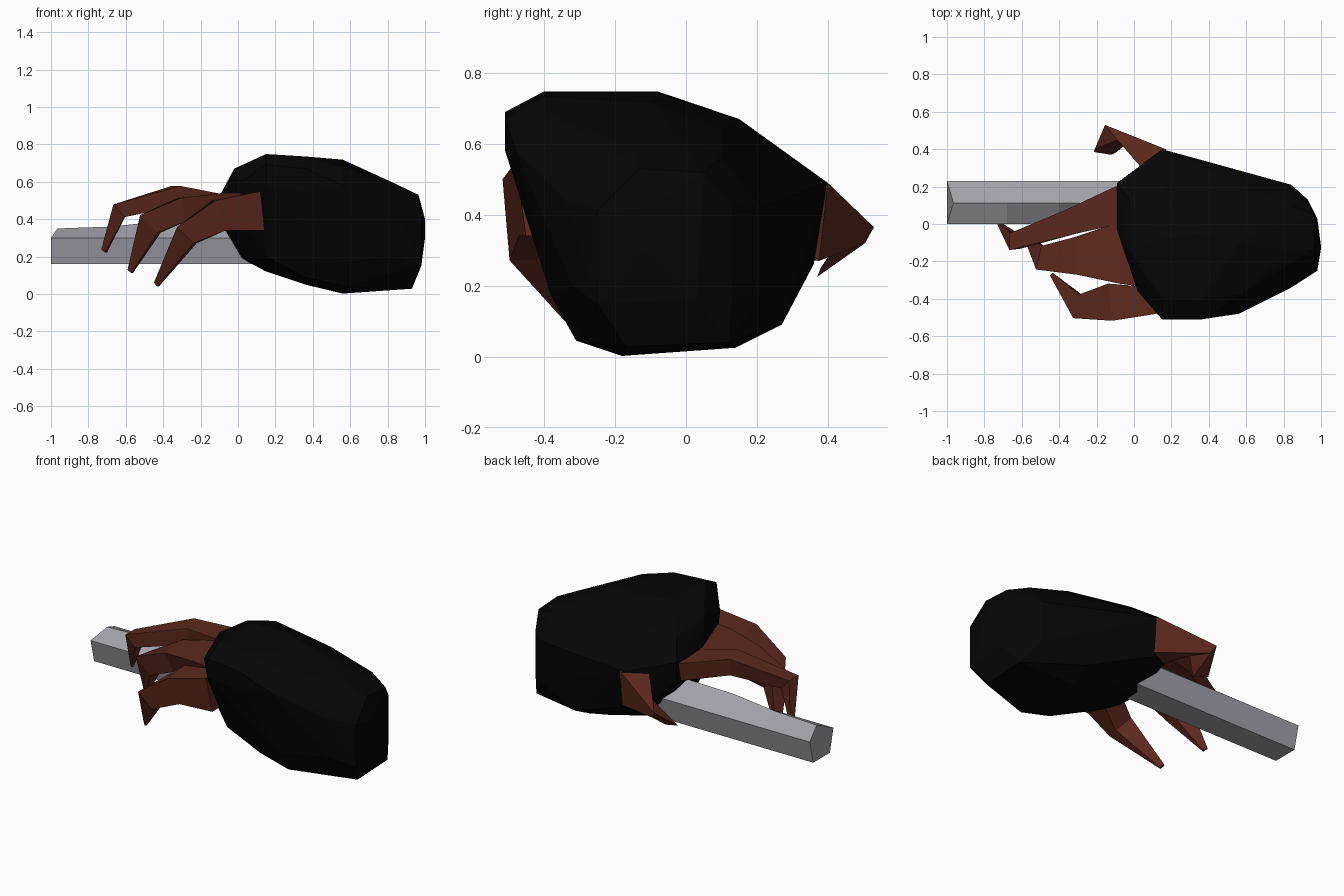
import bpy, bmesh
from mathutils import Vector

if "Cube" in bpy.data.objects:
    bpy.data.objects.remove(bpy.data.objects["Cube"])


def material(name, rgb):
    m = bpy.data.materials.new(name)
    m.diffuse_color = (*rgb, 1)
    m.use_nodes = True
    m.node_tree.nodes["Principled BSDF"].inputs["Base Color"].default_value = m.diffuse_color
    return m


BLACK = material("glove black", (0.0015, 0.0015, 0.0015))
BROWN = material("skin brown", (0.108, 0.022, 0.013))
GREY = material("metal grey", (0.36, 0.36, 0.40))


def finish(bm, name, mat):
    bmesh.ops.recalc_face_normals(bm, faces=bm.faces)
    me = bpy.data.meshes.new(name)
    bm.to_mesh(me)
    bm.free()
    me.materials.append(mat)
    ob = bpy.data.objects.new(name, me)
    bpy.context.collection.objects.link(ob)
    return ob


def loft(name, rings, mat):
    bm = bmesh.new()
    vs = [[bm.verts.new(p) for p in r] for r in rings]
    n = len(vs[0])
    for a, b in zip(vs, vs[1:]):
        for i in range(n):
            j = (i + 1) % n
            bm.faces.new((a[i], a[j], b[j], b[i]))
    bm.faces.new(vs[0])
    bm.faces.new(vs[-1])
    return finish(bm, name, mat)


def finger(name, path, taper=0.6):
    """Trapezoid section (narrower below) swept along (x, y, z, width, height)."""
    pts = [Vector(p[:3]) for p in path]
    rings = []
    for i, (c, p) in enumerate(zip(pts, path)):
        t0 = (c - pts[i - 1]).normalized() if i else Vector()
        t1 = (pts[i + 1] - c).normalized() if i < len(pts) - 1 else Vector()
        t = (t0 + t1).normalized()
        side = t.cross(Vector((0, 0, 1))).normalized()
        up = side.cross(t)
        rings.append([c + side * p[3] / 2 * a + up * p[4] / 2 * b
                      for a, b in ((-taper, -1), (taper, -1), (1, 1), (-1, 1))])
    return loft(name, rings, BROWN)


# bulky glove back: hull around y-z sections along x
SECTIONS = {
    -0.09: [(-0.03, .54), (.22, .54), (.22, .42), (0, .38)],
    -0.02: [(-.22, .62), (-.15, .67), (.12, .64), (.26, .5)],
    0.02: [(-.36, .6), (.28, .3), (.1, .19), (-.1, .2), (-.31, .4)],
    0.15: [(-.51, .69), (-.4, .748), (-.08, .748), (.15, .67), (.40, .49),
           (.36, .26), (.15, .125), (-.1, .12), (-.32, .2), (-.51, .58)],
    0.36: [(-.51, .67), (-.4, .735), (-.05, .735), (.31, .48), (.31, .25),
           (.2, .09), (-.1, .05), (-.3, .09), (-.5, .55)],
    0.56: [(-.48, .58), (-.38, .68), (-.1, .718), (.1, .64), (.26, .43),
           (.27, .09), (.14, .025), (-.18, .002), (-.31, .045), (-.38, .17)],
    0.84: [(.21, .42), (.21, .17), (-.32, .2), (-.34, .44), (-.15, .59), (.1, .56)],
    0.93: [(.12, .04), (-.17, .028), (.13, .43), (.13, .17)],
    0.965: [(-.13, .53), (.05, .52)],
    0.98: [(-.25, .41), (.03, .16), (-.25, .15)],
    1.0: [(-.13, .4), (-.12, .3)],
}
bm = bmesh.new()
for x, sec in SECTIONS.items():
    for y, z in sec:
        bm.verts.new((x, y, z))
bmesh.ops.convex_hull(bm, input=bm.verts)
bmesh.ops.delete(bm, geom=[v for v in bm.verts if not v.link_faces], context='VERTS')
bmesh.ops.dissolve_limit(bm, angle_limit=0.03, verts=bm.verts, edges=bm.edges)
finish(bm, "glove_back", BLACK)

# gripped metal bar: ridged top, narrower base
loft("metal_bar",
     [[(x, .035, .16), (x, .195, .16), (x, .23, .30), (x + dx, .112, zr), (x, 0, .30)]
      for x, dx, zr in ((-1, .035, .35), (-.68, 0, .36), (-.4, 0, .39), (.15, 0, .40))],
     GREY)

# curled fingers
finger("index_finger", [(.05, .11, .46, .22, .14), (-.09, .1, .475, .2, .11),
                        (-.33, .015, .525, .14, .105), (-.635, -.095, .445, .09, .09),
                        (-.715, -.005, .23, .02, .03)], 0.8)
finger("middle_finger", [(.08, -.16, .44, .36, .2), (-.08, -.155, .455, .33, .17),
                         (-.3, -.17, .45, .2, .13), (-.465, -.19, .375, .13, .13),
                         (-.575, -.07, .12, .02, .03)])
finger("little_finger", [(.13, -.41, .445, .14, .21), (-.1, -.415, .42, .2, .17),
                         (-.27, -.45, .315, .13, .12), (-.435, -.275, .05, .02, .03)])

# thumb hooking round the bar
loft("thumb",
     [[(.04, .30, .48), (.17, .40, .49), (.17, .375, .27), (.04, .30, .28)],
      [(-.09, .45, .40), (-.155, .53, .365), (-.13, .505, .32), (-.05, .42, .31)],
      [(-.21, .40, .27), (-.215, .385, .25), (-.12, .37, .225), (-.10, .38, .25)]],
     BROWN)
